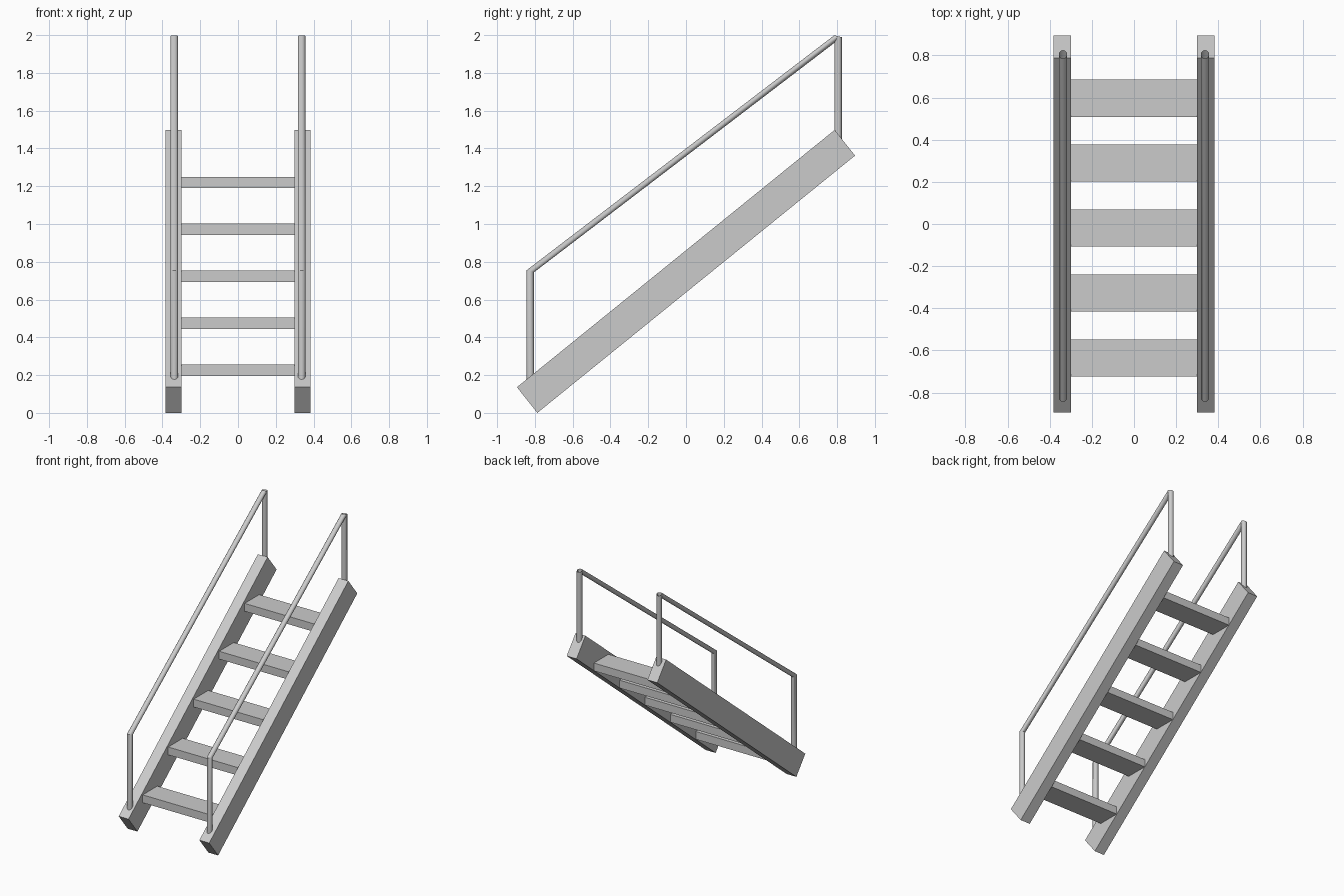
import bpy, bmesh, math

if "Cube" in bpy.data.objects:
    bpy.data.objects.remove(bpy.data.objects["Cube"])


def new_object(name, bm):
    bmesh.ops.recalc_face_normals(bm, faces=bm.faces)
    mesh = bpy.data.meshes.new(name)
    bm.to_mesh(mesh)
    bm.free()
    ob = bpy.data.objects.new(name, mesh)
    bpy.context.collection.objects.link(ob)
    return ob


def prism(name, profile, x0, x1):
    """Extrude a (y, z) side profile from x0 to x1."""
    bm = bmesh.new()
    a = [bm.verts.new((x0, y, z)) for y, z in profile]
    b = [bm.verts.new((x1, y, z)) for y, z in profile]
    bm.faces.new(a)
    bm.faces.new(b)
    n = len(a)
    for i in range(n):
        j = (i + 1) % n
        bm.faces.new((a[i], a[j], b[j], b[i]))
    return new_object(name, bm)


def handrail(name, x, path, r=0.02, sides=16):
    """Continuous tube through (y, z, ring tilt) stations."""
    bm = bmesh.new()
    rings = []
    for y, z, tilt in path:
        ring = []
        for i in range(sides):
            a = math.tau * i / sides
            s = r * math.sin(a)
            ring.append(bm.verts.new((x + r * math.cos(a), y + s, z + tilt * s)))
        rings.append(ring)
    for a, b in zip(rings, rings[1:]):
        for i in range(sides):
            j = (i + 1) % sides
            bm.faces.new((a[i], a[j], b[j], b[i])).smooth = True
    bm.faces.new(rings[0])
    bm.faces.new(rings[-1])
    ob = new_object(name, bm)
    bpy.context.view_layer.objects.active = ob
    ob.select_set(True)
    bpy.ops.object.shade_smooth_by_angle(angle=math.radians(35))
    ob.select_set(False)


# Sloped side beams and tube handrails, one per side
beam = [(-0.895, 0.136), (-0.787, 0.0), (0.895, 1.362), (0.787, 1.498)]
rail = [(-0.824, 0.17, 0), (-0.824, 0.75, -0.25),
        (0.805, 1.994, -0.25), (0.805, 1.44, 0)]
for label, s in (("left", -1), ("right", 1)):
    prism(label + "_stringer", beam, s * 0.30, s * 0.383)
    handrail(label + "_handrail", s * 0.337, rail)

# Five level treads between the beams
for i in range(5):
    y, z = -0.635 + 0.308 * i, 0.226 + 0.2485 * i
    prism("tread_%d" % (i + 1),
          [(y - 0.088, z - 0.03), (y + 0.088, z - 0.03),
           (y + 0.088, z + 0.03), (y - 0.088, z + 0.03)], -0.30, 0.30)
